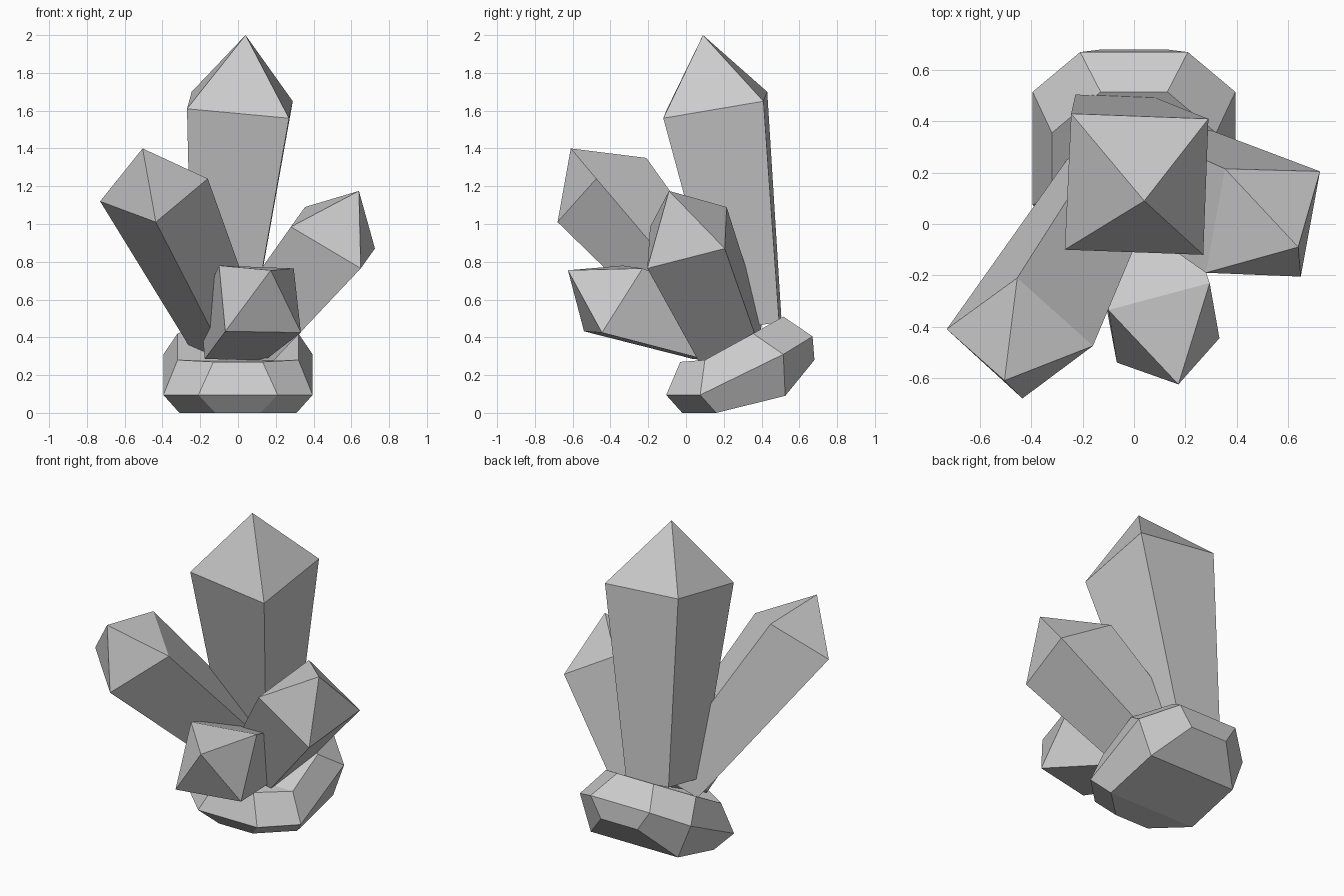
import bpy, bmesh
from mathutils import Vector

if "Cube" in bpy.data.objects:
    bpy.data.objects.remove(bpy.data.objects["Cube"])


def finish(name, verts, faces):
    mesh = bpy.data.meshes.new(name)
    bm = bmesh.new()
    vs = [bm.verts.new(v) for v in verts]
    for f in faces:
        bm.faces.new([vs[i] for i in f])
    bmesh.ops.recalc_face_normals(bm, faces=bm.faces)
    bm.to_mesh(mesh)
    bm.free()
    obj = bpy.data.objects.new(name, mesh)
    bpy.context.collection.objects.link(obj)


def crystal(name, tip, ring, base_centre, taper):
    """Four-sided shaft: shoulder ring, smaller copy of it at the base, pointed tip."""
    ring = [Vector(p) for p in ring]
    centre = sum(ring, Vector()) / 4
    base = [Vector(base_centre) + (p - centre) * taper for p in ring]
    faces = [(3, 2, 1, 0)]
    for i in range(4):
        j = (i + 1) % 4
        faces += [(i, j, j + 4, i + 4), (i + 4, j + 4, 8)]
    finish(name, base + ring + [Vector(tip)], faces)


def rock(name, levels):
    """Faceted stone from right-half outlines (front to back), mirrored in x."""
    verts = []
    for half in levels:
        verts += half + [(-x, y, z) for x, y, z in reversed(half)]
    faces = []
    for k in range(len(levels) - 1):
        for i in range(8):
            j = (i + 1) % 8
            faces.append((k * 8 + i, k * 8 + j, k * 8 + 8 + j, k * 8 + 8 + i))
    for o in (0, (len(levels) - 1) * 8):
        faces += [(o + i, o + i + 1, o + 6 - i, o + 7 - i) for i in range(3)]
    finish(name, verts, faces)


# tilted base stone: bottom, girdle and top outlines
rock("base_stone", [
    [(.12, -.02, 0), (.31, .16, 0), (.31, .525, .09), (.13, .68, .28)],
    [(.21, -.105, .095), (.395, .075, .095), (.395, .515, .31), (.21, .67, .405)],
    [(.13, -.03, .27), (.32, .10, .28), (.32, .355, .42), (.13, .515, .51)],
])

# crystals: tip, shoulder corners, base centre, taper
crystal("tall_crystal", (.04, .09, 2),
        [(-.27, -.10, 1.61), (.27, -.12, 1.56), (.29, .41, 1.65), (-.245, .43, 1.70)],
        (-.08, .345, .47), .58)
crystal("left_crystal", (-.505, -.61, 1.40),
        [(-.73, -.41, 1.12), (-.435, -.68, 1.01), (-.16, -.475, 1.24), (-.455, -.21, 1.35)],
        (-.066, .23, .396), .68)
crystal("right_crystal", (.64, -.09, 1.175),
        [(.28, -.19, .985), (.355, .215, 1.09), (.725, .205, .87), (.65, -.205, .765)],
        (.055, .24, .38), .77)
crystal("front_crystal", (.173, -.625, .755),
        [(-.1, -.335, .78), (.295, -.23, .765), (.333, -.445, .425), (-.067, -.54, .432)],
        (-.03, .16, .42), .8)
